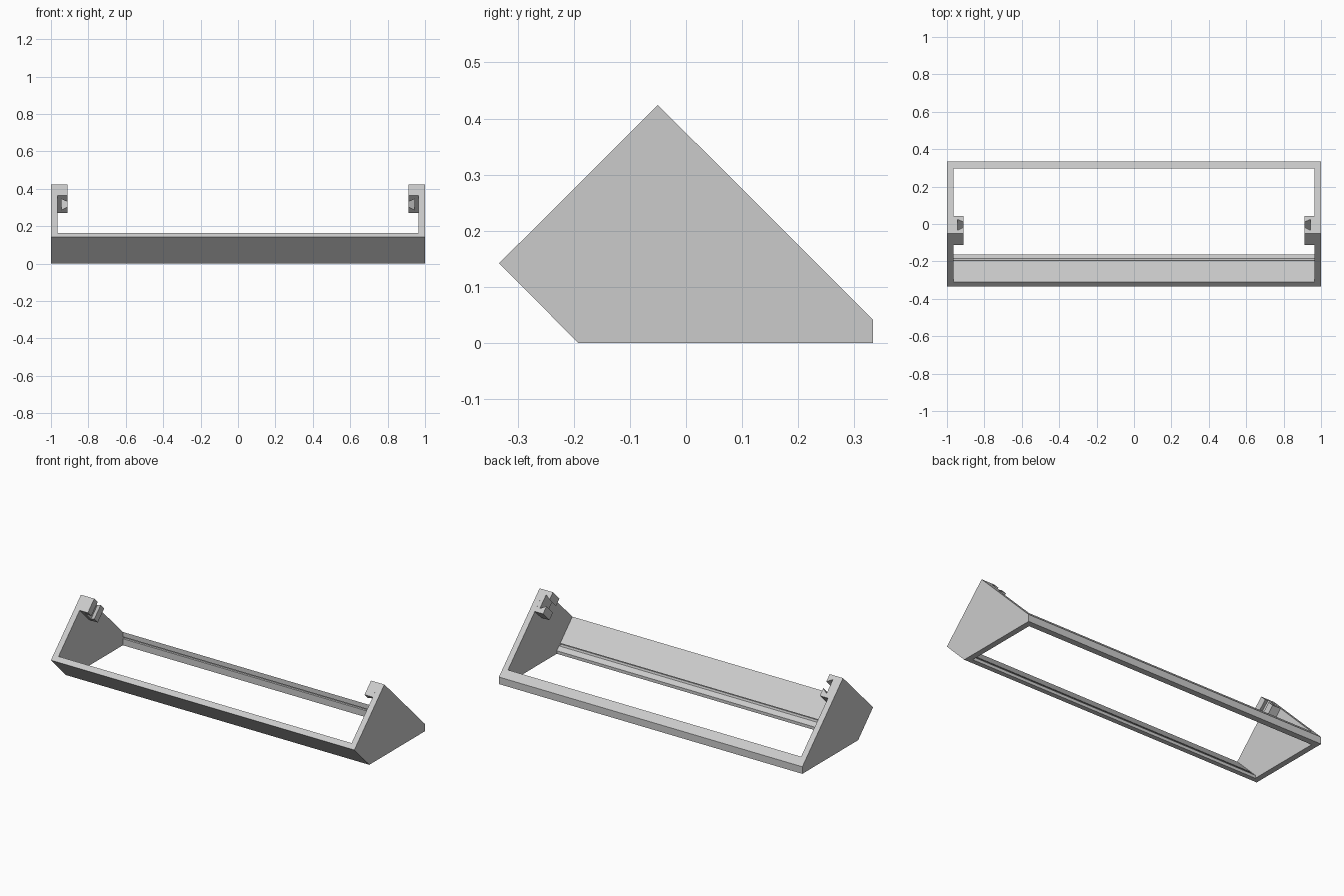
import bpy
import bmesh
from mathutils import Vector

cube = bpy.data.objects.get("Cube")
if cube:
    bpy.data.objects.remove(cube, do_unlink=True)

# Single grey plastic
grey = bpy.data.materials.new("grey_plastic")
grey.use_nodes = True
colour = (0.6, 0.6, 0.6, 1)
grey.diffuse_color = colour
grey.node_tree.nodes["Principled BSDF"].inputs["Base Color"].default_value = colour


def prism(name, start_points, sweep, mirrored=False):
    """Sweep a closed outline along a vector; optionally mirror across x."""
    bm = bmesh.new()
    base = bm.faces.new([bm.verts.new(p) for p in start_points])
    swept = bmesh.ops.extrude_face_region(bm, geom=[base], use_keep_orig=True)
    moved = [g for g in swept["geom"] if isinstance(g, bmesh.types.BMVert)]
    bmesh.ops.translate(bm, verts=moved, vec=sweep)
    bmesh.ops.recalc_face_normals(bm, faces=bm.faces)
    mesh = bpy.data.meshes.new(name)
    bm.to_mesh(mesh)
    bm.free()
    mesh.materials.append(grey)
    obj = bpy.data.objects.new(name, mesh)
    bpy.context.collection.objects.link(obj)
    if mirrored:
        obj.modifiers.new("Mirror", 'MIRROR').use_mirror_merge = False
    return obj


def at_x(x, outline):
    return [Vector((x, y, z)) for y, z in outline]


INNER = 0.966   # inner face of the end panels
SPAN = Vector((2 * INNER, 0, 0))

# End panels
panel = [(-0.333, 0.142), (-0.05, 0.424), (0.333, 0.042), (0.333, 0), (-0.192, 0)]
prism("end_panel", at_x(INNER, panel), Vector((1 - INNER, 0, 0)), mirrored=True)

# Sloping front plate with a slot near its foot
front = [(-0.333, 0.142), (-0.31, 0.165), (-0.195, 0.05), (-0.208, 0.05),
         (-0.208, 0.039), (-0.184, 0.039), (-0.163, 0.018), (-0.163, 0), (-0.192, 0)]
prism("front_plate", at_x(-INNER, front), SPAN)

# Back rail with the matching slot
back = [(0.333, 0), (0.333, 0.042), (0.296, 0.079), (0.296, 0.05),
        (0.309, 0.05), (0.309, 0.039), (0.296, 0.039), (0.296, 0)]
prism("back_rail", at_x(-INNER, back), SPAN)

# Tilted mounting blocks with a dovetail slot open towards the middle
along = Vector((0, 1, -1)).normalized()
through = Vector((0, 1, 1)).normalized()
depth, half = 0.086, 0.066
centre = Vector((0, -0.034, 0.347)) - through * depth / 2
block = [(INNER, -half), (0.912, -half), (0.912, -0.02), (0.945, -0.042),
         (0.945, 0.042), (0.912, 0.02), (0.912, half), (INNER, half)]
prism("mounting_block", [centre + Vector((x, 0, 0)) + along * u for x, u in block],
      through * depth, mirrored=True)
